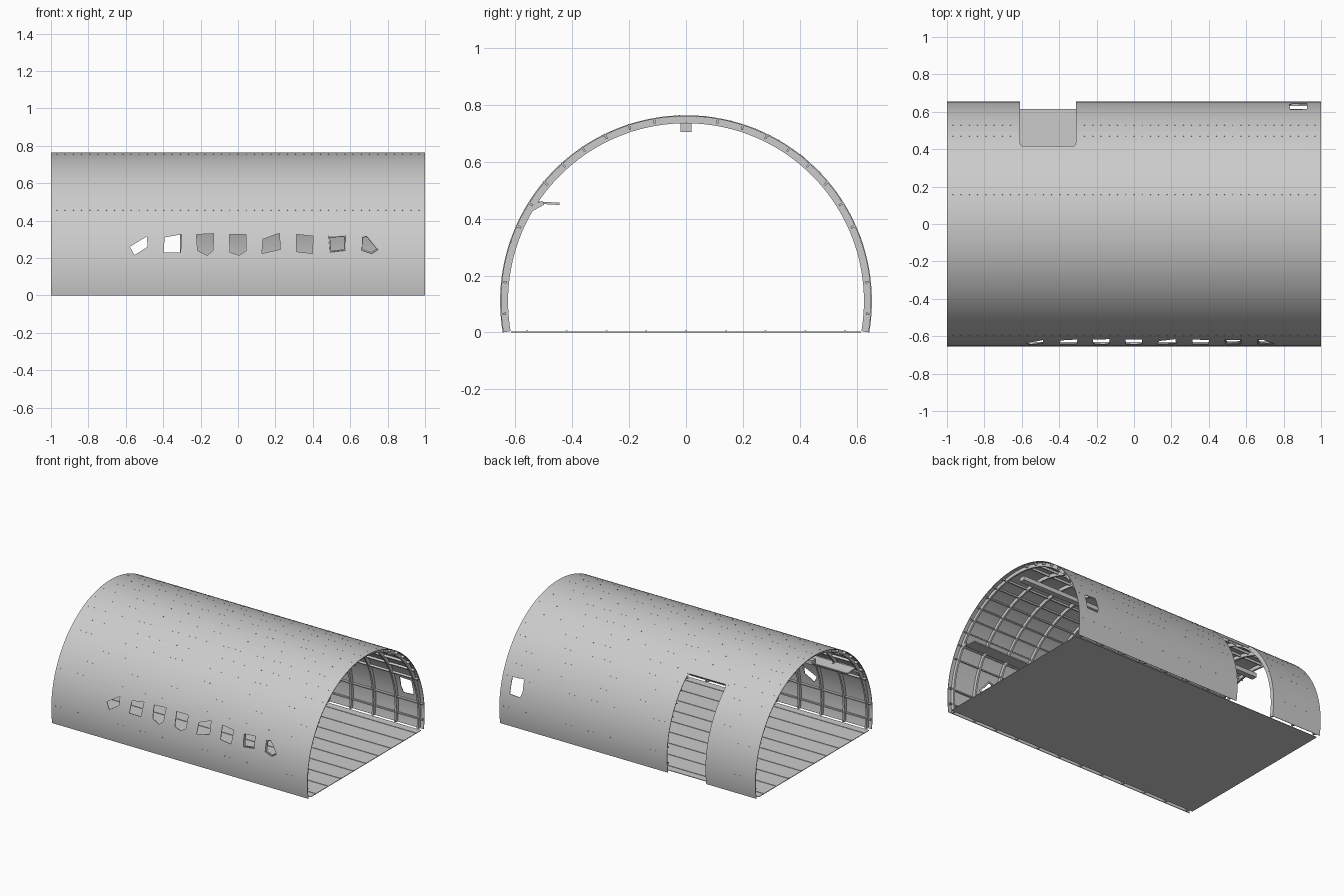
import bpy, bmesh
from math import sin, cos, asin, sqrt, pi, radians
from mathutils import Vector, Matrix

if "Cube" in bpy.data.objects:
    bpy.data.objects.remove(bpy.data.objects["Cube"])

R, CZ = 0.654, 0.11          # hull radius and height of its axis
PITCH = 0.176                # spacing of ribs and windows
BASE = -asin(CZ / R)         # angle where the hull meets the ground

grey = bpy.data.materials.new("bare metal grey")
grey.use_nodes = True
COLOUR = (0.6, 0.6, 0.6, 1)
grey.diffuse_color = COLOUR
grey.node_tree.nodes["Principled BSDF"].inputs["Base Color"].default_value = COLOUR


def on_arc(r, a, x=0):
    return Vector((x, -r * cos(a), CZ + r * sin(a)))


def finish(name, bm, smooth=False):
    bmesh.ops.recalc_face_normals(bm, faces=bm.faces)
    me = bpy.data.meshes.new(name)
    bm.to_mesh(me)
    bm.free()
    me.materials.append(grey)
    ob = bpy.data.objects.new(name, me)
    bpy.context.collection.objects.link(ob)
    if smooth:
        select(ob)
        bpy.ops.object.shade_smooth_by_angle(angle=radians(30))
    return ob


def select(ob):
    bpy.ops.object.select_all(action='DESELECT')
    ob.select_set(True)
    bpy.context.view_layer.objects.active = ob


def add_arch(bm, x0, x1, r0, r1, n=80):
    """Closed band swept over the arch."""
    rings = []
    for i in range(n + 1):
        a = BASE + (pi - 2 * BASE) * i / n
        rings.append([bm.verts.new(on_arc(r, a, x))
                      for r, x in ((r0, x0), (r0, x1), (r1, x1), (r1, x0))])
    for p, q in zip(rings, rings[1:]):
        for k in range(4):
            m = (k + 1) % 4
            bm.faces.new((p[k], p[m], q[m], q[k]))
    bm.faces.new(rings[0])
    bm.faces.new(rings[-1])


def add_box(bm, centre, size, tilt=0):
    mat = (Matrix.Translation(centre) @ Matrix.Rotation(tilt, 4, 'X')
           @ Matrix.Diagonal((*size, 1)))
    bmesh.ops.create_cube(bm, size=1, matrix=mat)


def add_prism(bm, pts, offset):
    face = bm.faces.new([bm.verts.new(p) for p in pts])
    out = bmesh.ops.extrude_face_region(bm, geom=[face])
    bmesh.ops.translate(bm, vec=offset,
                        verts=[v for v in out["geom"] if isinstance(v, bmesh.types.BMVert)])


def cut(ob, cutter):
    mod = ob.modifiers.new("opening", 'BOOLEAN')
    mod.operation, mod.solver, mod.object = 'DIFFERENCE', 'EXACT', cutter
    select(ob)
    bpy.ops.object.modifier_apply(modifier=mod.name)


# Outer skin
bm = bmesh.new()
add_arch(bm, -1, 1, R - 0.004, R, 112)
skin = finish("outer_skin", bm, True)

# Arched ribs
bm = bmesh.new()
for i in range(12):
    x = (i - 5.5) * PITCH
    add_arch(bm, x - 0.006, x + 0.006, 0.626, R - 0.004)
ribs = finish("arched_ribs", bm, True)

# Lengthwise stringers on both walls, leaving the window band clear
bm = bmesh.new()
angles = [-4, 6] + list(range(24, 88, 8))
for deg in angles + [180 - d for d in angles]:
    a = radians(deg)
    add_box(bm, on_arc(R - 0.011, a), (1.99, 0.016, 0.008), -a)
stringers = finish("stringers", bm)

# Door opening with rounded upper corners, cut downwards through the rear wall
bm = bmesh.new()
plan = [(-0.61, 0.9), (-0.61, 0.435), (-0.602, 0.417), (-0.585, 0.41),
        (-0.335, 0.41), (-0.318, 0.417), (-0.31, 0.435), (-0.31, 0.9)]
add_prism(bm, [Vector((x, y, -0.2)) for x, y in plan], (0, 0, 1.2))
door_cutter = finish("door_cutter", bm)
door_cutter.hide_render = True
for part in (skin, ribs, stringers):
    cut(part, door_cutter)

# Irregular windows: outline offsets from each window centre
windows = [
    [(-.05, -.02), (.04, .035), (.045, -.02), (-.025, -.065)],
    [(-.04, .03), (.05, .046), (.045, -.05), (-.046, -.05)],
    [(-.046, .045), (.046, .05), (.042, -.04), (.012, -.066), (-.04, -.04)],
    [(-.046, .046), (.044, .046), (.044, -.04), (.006, -.066), (-.042, -.05)],
    [(-.042, .02), (.045, .052), (.05, -.034), (-.048, -.056)],
    [(-.04, .046), (.05, .036), (.045, -.056), (-.038, -.046)],
    [(-.044, .036), (.046, .04), (.048, -.04), (-.036, -.05)],
    [(-.045, .035), (-.015, .042), (.046, -.035), (.01, -.058), (-.043, -.04)],
]
WZ = 0.28
bm = bmesh.new()
for i, outline in enumerate(windows):
    cx = (i - 3) * PITCH
    add_prism(bm, [Vector((cx + x, -0.8, WZ + z)) for x, z in outline], (0, 0.3, 0))
rear = [(.045, .055), (-.045, .06), (-.05, -.02), (-.035, -.06), (.045, -.055)]
add_prism(bm, [Vector((0.88 + x, 0.5, WZ + z)) for x, z in rear], (0, 0.3, 0))
window_cutter = finish("window_cutter", bm)
window_cutter.hide_render = True
cut(skin, window_cutter)
for c in (door_cutter, window_cutter):
    bpy.data.objects.remove(c)

# Frames around the last two front windows
for i in (6, 7):
    cu = bpy.data.curves.new("window_frame", 'CURVE')
    cu.dimensions = '3D'
    cu.bevel_depth, cu.bevel_resolution = 0.006, 1
    sp = cu.splines.new('POLY')
    sp.points.add(len(windows[i]) - 1)
    for p, (x, z) in zip(sp.points, windows[i]):
        z = WZ + z * 0.92
        p.co = ((i - 3) * PITCH + x * 0.92, -sqrt(R * R - (z - CZ) ** 2) + 0.008, z, 1)
    sp.use_cyclic_u = True
    cu.materials.append(grey)
    bpy.context.collection.objects.link(bpy.data.objects.new("window_frame", cu))

# Floor panel and low seat tracks
bm = bmesh.new()
add_box(bm, (0, 0, 0.002), (2, 1.23, 0.004))
finish("floor_panel", bm)
bm = bmesh.new()
for i in range(9):
    add_box(bm, (0, (i - 4) * 0.14, 0.005), (2, 0.007, 0.004))
finish("floor_tracks", bm)

# Ceiling beam
bm = bmesh.new()
add_box(bm, (-0.035, 0, 0.72), (1.93, 0.04, 0.03))
finish("ceiling_beam", bm)

# Wall shelf with brackets
bm = bmesh.new()
add_box(bm, (0, -0.49, 0.455), (1.9, 0.09, 0.008), -0.06)
for i in range(12):
    add_box(bm, ((i - 5.5) * PITCH, -0.522, 0.446), (0.012, 0.045, 0.016), 0.5)
finish("wall_shelf", bm)

# Door header bar
bm = bmesh.new()
add_box(bm, (-0.465, 0.408, 0.612), (0.35, 0.012, 0.016), -0.7)
finish("door_header", bm)

# Rivet rows on the skin, skipping the door
bm = bmesh.new()
for deg in [2] + list(range(24, 165, 8)) + [178]:
    a = radians(deg)
    for k in range(45):
        x = (k - 22) * PITCH / 4
        p = on_arc(R, a, x)
        if p.y > 0.4 and -0.63 < x < -0.29:
            continue
        add_box(bm, p, (0.005, 0.002, 0.004), -a)
finish("rivets", bm)
